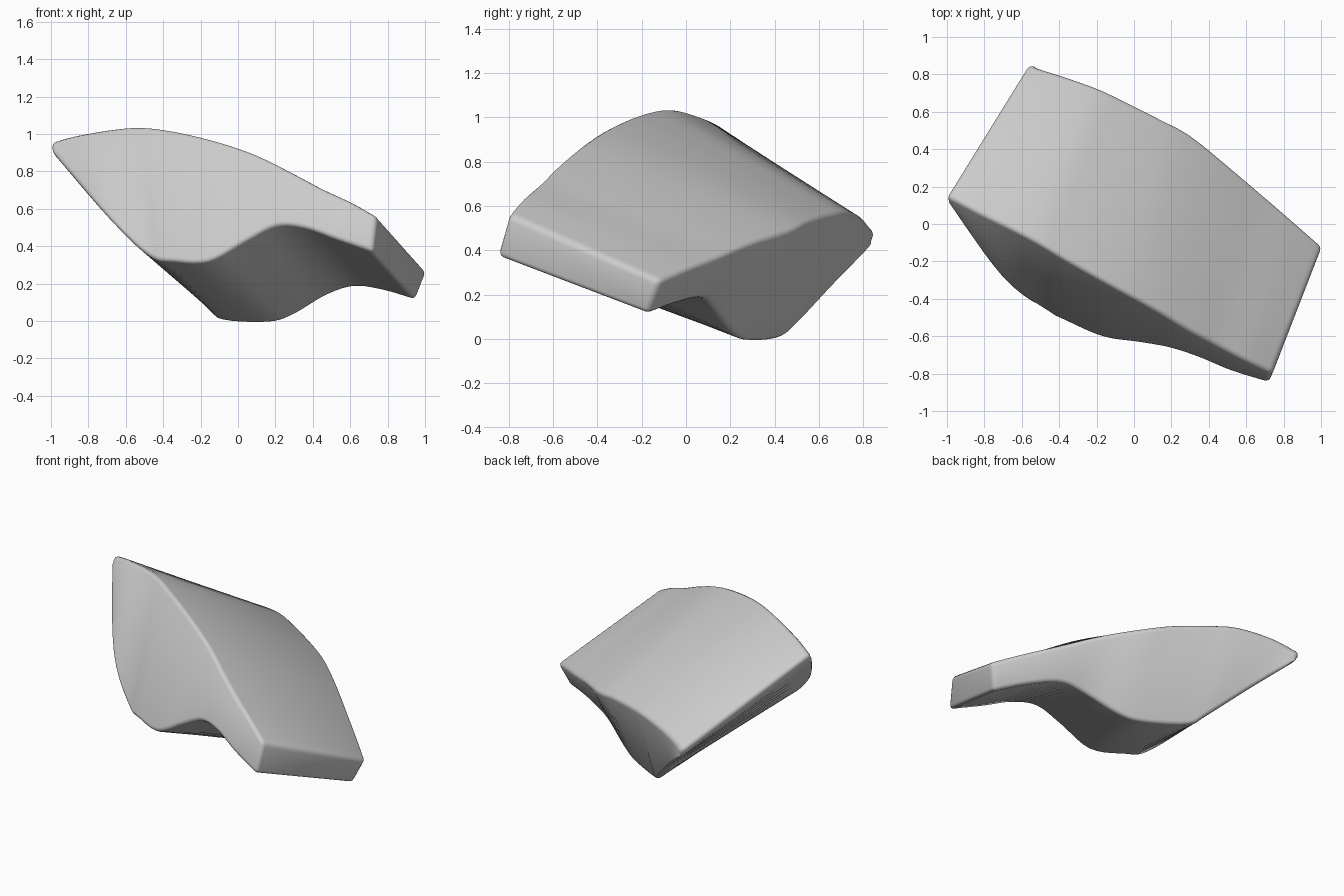
import bpy
import bmesh
from mathutils import Vector

default = bpy.data.objects.get("Cube")
if default:
    bpy.data.objects.remove(default, do_unlink=True)

# Four long rails of the wedge, running from the thin tip to the blunt end
FRONT_TOP = [(-1, .15, .96), (-.85, .07, 1), (-.57, -.07, 1.04), (-.35, -.2, 1.02), (-.1, -.34, .96),
             (.1, -.45, .89), (.3, -.57, .79), (.45, -.65, .71), (.6, -.73, .64), (.74, -.8, .56)]
FRONT_LOW = [(-1, .11, .91), (-.7, -.3, .56), (-.48, -.46, .35), (-.35, -.53, .32), (-.16, -.61, .32),
             (.04, -.64, .43), (.2, -.67, .51), (.35, -.72, .5), (.52, -.79, .44), (.72, -.85, .37)]
BACK_TOP = [(-.57, .85, .48), (-.4, .8, .54), (-.2, .73, .57), (-.05, .66, .56), (.15, .56, .53),
            (.3, .48, .49), (.5, .32, .44), (.7, .15, .37), (.85, .02, .32), (1.01, -.12, .26)]
BACK_LOW = [(-.54, .85, .42), (-.34, .67, .24), (-.15, .5, .06), (-.07, .42, 0), (.17, .28, -.01),
            (.3, .21, .03), (.47, .13, .13), (.62, .08, .18), (.78, -.03, .16), (.95, -.17, .11)]
STEPS = 5


def smooth_rail(points):
    """Catmull-Rom curve through the points."""
    p = [Vector(q) for q in points]
    p = [2 * p[0] - p[1]] + p + [2 * p[-1] - p[-2]]
    out = []
    for a, b, c, d in zip(p, p[1:], p[2:], p[3:]):
        for i in range(STEPS):
            t = i / STEPS
            out.append(b + (c - a) * t / 2 + (2 * a - 5 * b + 4 * c - d) * t**2 / 2
                       + (3 * b - a - 3 * c + d) * t**3 / 2)
    return out + [p[-2]]


def material(name, colour):
    mat = bpy.data.materials.new(name)
    mat.use_nodes = True
    mat.diffuse_color = colour
    bsdf = next(n for n in mat.node_tree.nodes if n.type == 'BSDF_PRINCIPLED')
    bsdf.inputs["Base Color"].default_value = colour
    return mat


# Loft a four-cornered section along the rails
bm = bmesh.new()
rails = [smooth_rail(r) for r in (FRONT_TOP, BACK_TOP, BACK_LOW, FRONT_LOW)]
sections = [[bm.verts.new(co) for co in ring] for ring in zip(*rails)]
for ring, following in zip(sections, sections[1:]):
    for k in range(4):
        n = (k + 1) % 4
        bm.faces.new((ring[k], ring[n], following[n], following[k]))
bm.faces.new(sections[0])
bm.faces.new(sections[-1])
bmesh.ops.recalc_face_normals(bm, faces=bm.faces)

# Round off the rails and both end caps
caps = (set(sections[0]), set(sections[-1]))
rims = []
for edge in bm.edges:
    a, b = edge.verts
    across = any(a in s and b in s for s in sections)
    if not across or any(a in c and b in c for c in caps):
        rims.append(edge)
bmesh.ops.bevel(bm, geom=rims, offset=.025, offset_type='OFFSET', segments=3,
                profile=.5, affect='EDGES', clamp_overlap=True)

mesh = bpy.data.meshes.new("curved_wedge")
bm.to_mesh(mesh)
bm.free()
wedge = bpy.data.objects.new("curved_wedge", mesh)
bpy.context.collection.objects.link(wedge)
mesh.materials.append(material("light_grey", (.6, .6, .6, 1)))

bpy.context.view_layer.objects.active = wedge
wedge.select_set(True)
bpy.ops.object.shade_smooth_by_angle(angle=.7)
